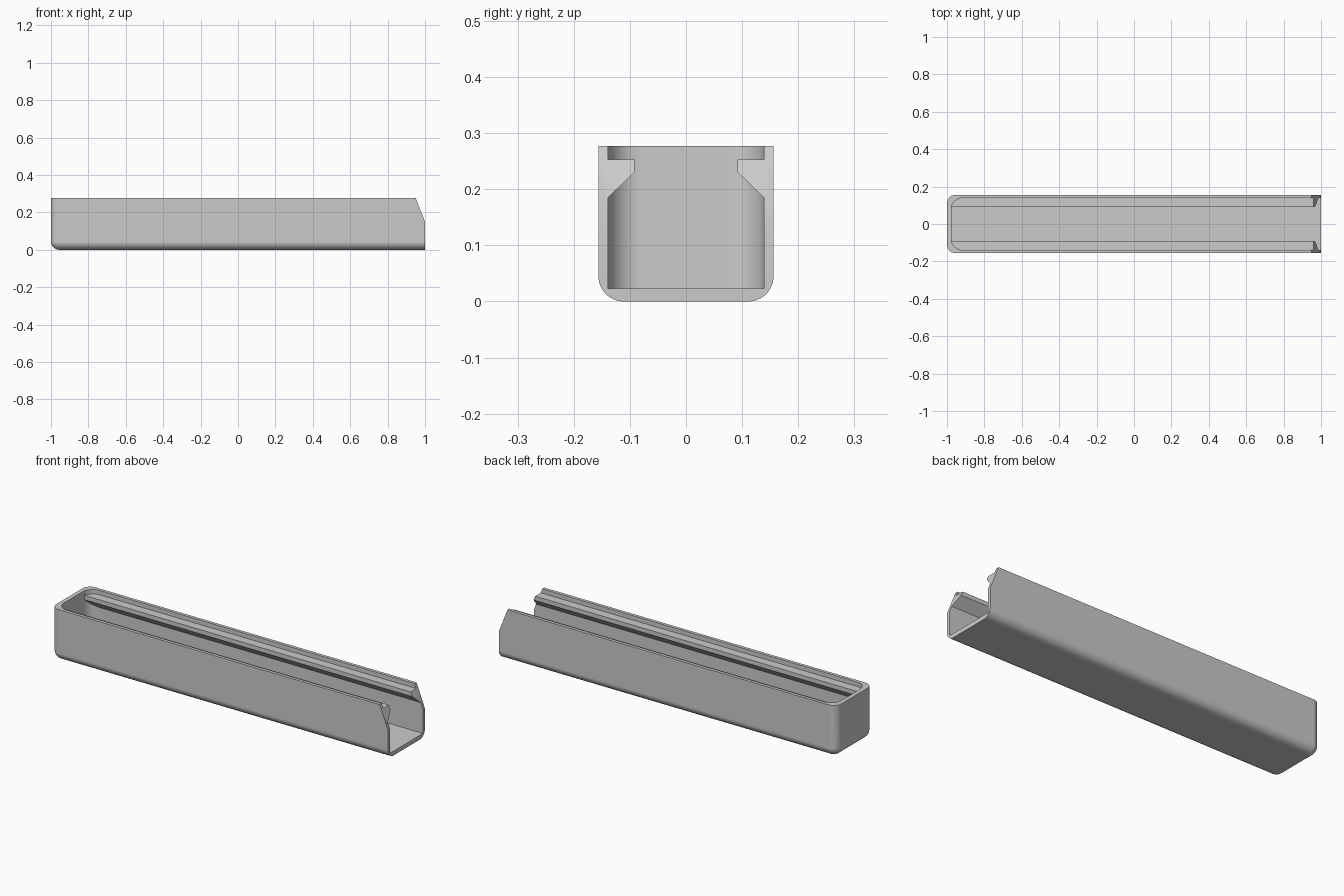
import bpy, bmesh, math

old = bpy.data.objects.get("Cube")
if old:
    bpy.data.objects.remove(old)

HALF_WIDTH, HEIGHT, WALL = 0.156, 0.277, 0.023
INNER = 0.139          # half width of the cavity
ROUND = 0.045          # outer edge radius

grey = bpy.data.materials.new("plain grey")
grey.use_nodes = True
grey.diffuse_color = (0.6, 0.6, 0.6, 1)
grey.node_tree.nodes["Principled BSDF"].inputs["Base Color"].default_value = (0.6, 0.6, 0.6, 1)


def add_object(name, bm):
    bmesh.ops.recalc_face_normals(bm, faces=bm.faces)
    mesh = bpy.data.meshes.new(name)
    bm.to_mesh(mesh)
    bm.free()
    mesh.materials.append(grey)
    obj = bpy.data.objects.new(name, mesh)
    bpy.context.collection.objects.link(obj)
    return obj


def prism(name, points, offset):
    """Extrude a closed outline by the given offset."""
    bm = bmesh.new()
    face = bm.faces.new([bm.verts.new(p) for p in points])
    out = bmesh.ops.extrude_face_region(bm, geom=[face])
    bmesh.ops.translate(bm, vec=offset, verts=[v for v in out["geom"] if isinstance(v, bmesh.types.BMVert)])
    return add_object(name, bm)


def rounded_box(name, low, high, radius, rule):
    """Box whose edges chosen by the rule are rounded."""
    bm = bmesh.new()
    bmesh.ops.create_cube(bm, size=1)
    for v in bm.verts:
        v.co = [a + (c + 0.5) * (b - a) for a, b, c in zip(low, high, v.co)]
    edges = [e for e in bm.edges if rule((e.verts[0].co + e.verts[1].co) / 2, e)]
    bmesh.ops.bevel(bm, geom=edges, offset=radius, offset_type="OFFSET",
                    segments=12, profile=0.5, affect="EDGES", clamp_overlap=False)
    return add_object(name, bm)


def is_vertical(edge):
    return abs(edge.verts[0].co.z - edge.verts[1].co.z) > 0.1


def combine(target, tool, operation):
    mod = target.modifiers.new(tool.name, "BOOLEAN")
    mod.operation, mod.solver, mod.object = operation, "EXACT", tool
    bpy.ops.object.select_all(action="DESELECT")
    bpy.context.view_layer.objects.active = target
    target.select_set(True)
    bpy.ops.object.modifier_apply(modifier=mod.name)
    bpy.data.objects.remove(tool)


# Outer shell: rounded along the bottom and at the closed end
tray = rounded_box("tray_body", (-1, -HALF_WIDTH, 0), (1, HALF_WIDTH, HEIGHT), ROUND,
                   lambda mid, e: mid.x < 0.9 and (mid.z < 0.01 or is_vertical(e)))

# Cavity, open at the top and at the right end
cavity = rounded_box("cavity", (-1 + WALL, -INNER, WALL), (1.2, INNER, 0.4), 0.06,
                     lambda mid, e: mid.x < 0 and is_vertical(e))
combine(tray, cavity, "DIFFERENCE")

# Guide rails along both inner walls
for side, name in ((1, "back_rail"), (-1, "front_rail")):
    outline = [(0.145, 0.179), (INNER, 0.185), (0.092, 0.23), (0.092, 0.253), (0.145, 0.253)]
    rail = prism(name, [(-0.977, side * y, z) for y, z in outline], (1.967, 0, 0))
    combine(tray, rail, "UNION")

# Slanted cut at the open end
wedge = prism("end_cut", [(1, -0.3, 0.15), (0.95, -0.3, HEIGHT), (0.911, -0.3, 0.376), (1.2, -0.3, 0.376),
                          (1.2, -0.3, 0.15)], (0, 0.6, 0))
combine(tray, wedge, "DIFFERENCE")

# Smooth rounded edges, crisp corners
bpy.ops.object.shade_smooth_by_angle(angle=math.radians(25))
weighted = tray.modifiers.new("weighted_normals", "WEIGHTED_NORMAL")
weighted.keep_sharp = True
